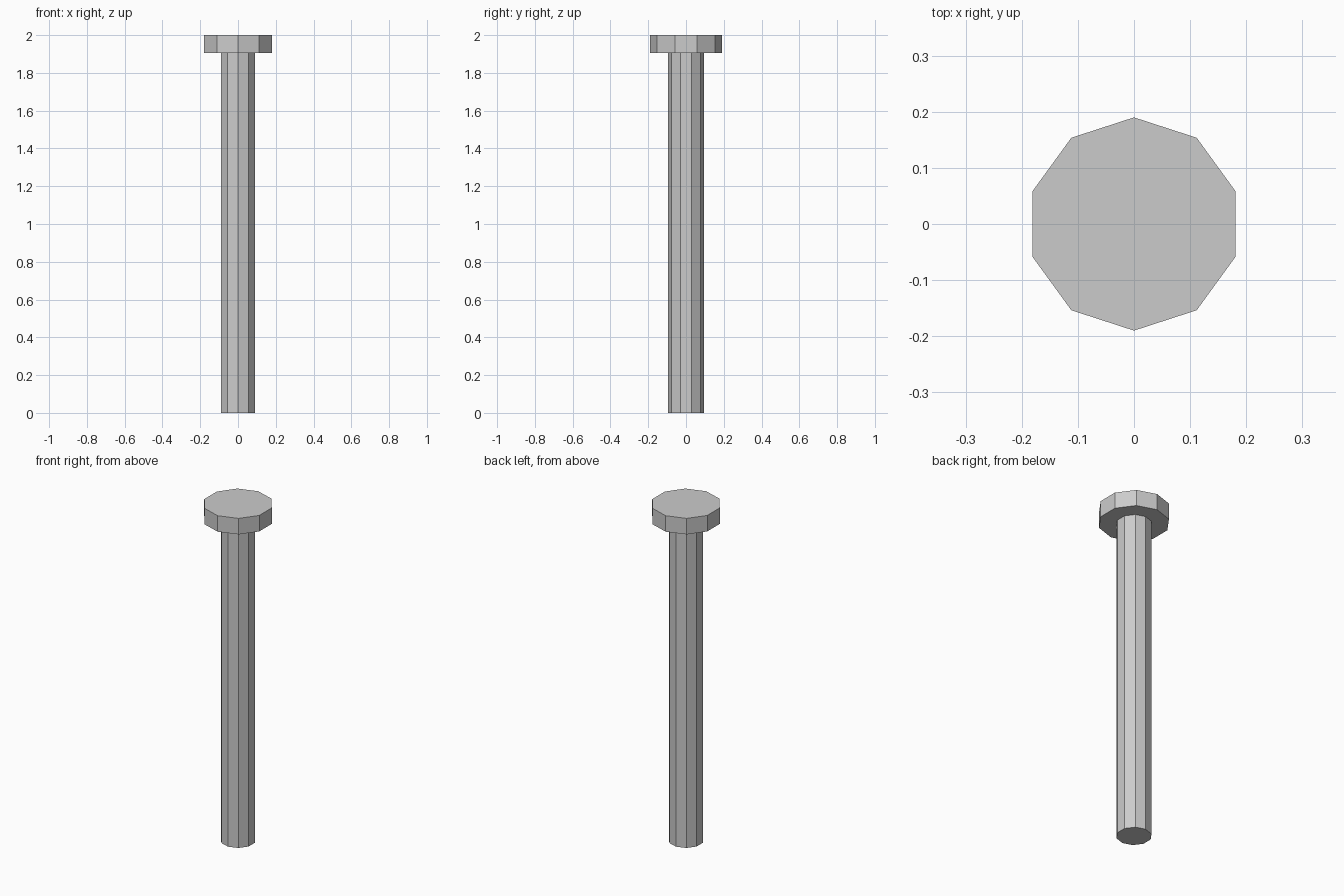
import bpy
import bmesh
from math import sin, cos, tau

if "Cube" in bpy.data.objects:
    bpy.data.objects.remove(bpy.data.objects["Cube"])

SIDES = 10
SHAFT_R, HEAD_R = 0.095, 0.19
HEAD_Z, TOP_Z = 1.905, 2.0


def ring(bm, radius, z):
    # corners start on the +y axis
    return [bm.verts.new((radius * sin(tau * i / SIDES),
                          radius * cos(tau * i / SIDES), z))
            for i in range(SIDES)]


def prism_stack(name, profile):
    """Closed faceted solid through (radius, z) rings, bottom to top."""
    bm = bmesh.new()
    rings = [ring(bm, r, z) for r, z in profile]
    for low, high in zip(rings, rings[1:]):
        for i in range(SIDES):
            j = (i + 1) % SIDES
            bm.faces.new((low[i], low[j], high[j], high[i]))
    bm.faces.new(rings[0])
    bm.faces.new(rings[-1])
    bmesh.ops.recalc_face_normals(bm, faces=bm.faces)
    mesh = bpy.data.meshes.new(name)
    bm.to_mesh(mesh)
    bm.free()
    obj = bpy.data.objects.new(name, mesh)
    bpy.context.collection.objects.link(obj)
    return obj


# Plain shaft stepping out to a wide flat head
prism_stack("headed_pin", [(SHAFT_R, 0), (SHAFT_R, HEAD_Z),
                           (HEAD_R, HEAD_Z), (HEAD_R, TOP_Z)])
